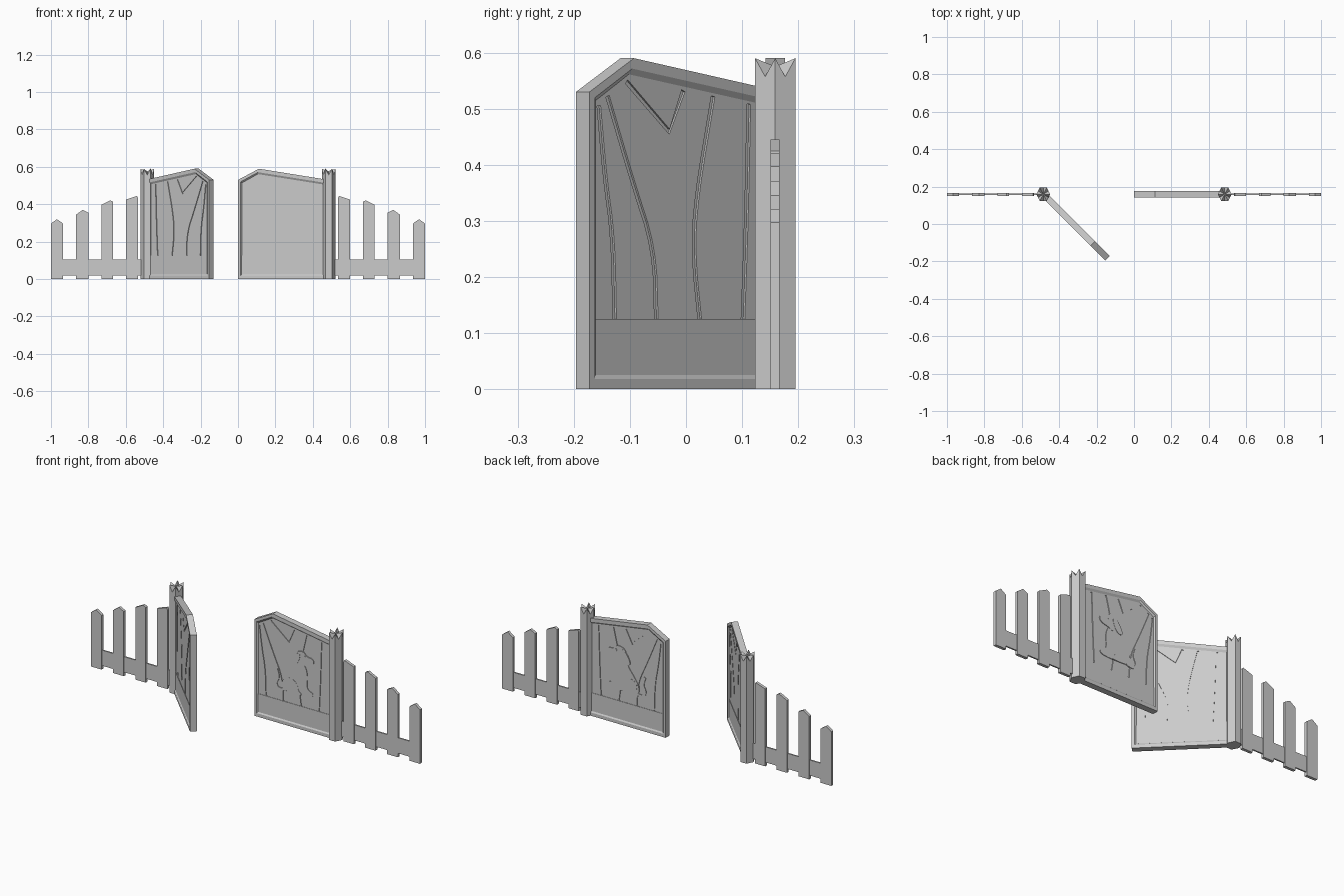
import bpy, bmesh, math
from mathutils import Matrix, Vector

if "Cube" in bpy.data.objects:
    bpy.data.objects.remove(bpy.data.objects["Cube"])

Y0 = 0.159      # fence line
HINGE = 0.485   # post distance from centre
I = Matrix.Identity(4)


def finish(bm, name, mat=I):
    bm.transform(mat)
    bmesh.ops.recalc_face_normals(bm, faces=bm.faces)
    me = bpy.data.meshes.new(name)
    bm.to_mesh(me)
    bm.free()
    ob = bpy.data.objects.new(name, me)
    bpy.context.collection.objects.link(ob)
    return ob


def add_loft(bm, loops, cyclic=False):
    rows = [[bm.verts.new(p) for p in lp] for lp in loops]
    n = len(rows[0])
    for k in range(len(rows) if cyclic else len(rows) - 1):
        a, b = rows[k], rows[(k + 1) % len(rows)]
        for i in range(n):
            j = (i + 1) % n
            bm.faces.new((a[i], a[j], b[j], b[i]))
    if not cyclic:
        bm.faces.new(rows[0])
        bm.faces.new(rows[-1])


def at_y(pts, y):
    return [(x, y, z) for x, z in pts]


def prism(name, pts, half, mat=I):
    bm = bmesh.new()
    add_loft(bm, [at_y(pts, -half), at_y(pts, half)])
    return finish(bm, name, mat)


def chaikin(pts, closed=True, times=2):
    for _ in range(times):
        out = [] if closed else [pts[0]]
        for k in range(len(pts) if closed else len(pts) - 1):
            a, b = Vector(pts[k]), Vector(pts[(k + 1) % len(pts)])
            out += [tuple(a.lerp(b, 0.25)), tuple(a.lerp(b, 0.75))]
        pts = out if closed else out + [pts[-1]]
    return pts


def ribbon(pts, width):
    left, right = [], []
    for i, p in enumerate(pts):
        d = Vector(pts[min(i + 1, len(pts) - 1)]) - Vector(pts[max(i - 1, 0)])
        n = Vector((-d.y, d.x)).normalized() * width / 2
        left.append(tuple(Vector(p) + n))
        right.append(tuple(Vector(p) - n))
    return left + right[::-1]


def lerp_loop(a, b, t):
    return [tuple(Vector(p).lerp(Vector(q), t)) for p, q in zip(a, b)]


# Gate profiles: x runs from the free edge to the hinge
OUTER = [(0, 0), (0, .53), (.112, .59), (.485, .53), (.485, 0)]
INNER = [(.023, .03), (.023, .513), (.105, .559), (.465, .502), (.465, .03)]
GROOVES = [
    chaikin([(.03, .505), (.045, .38), (.066, .27), (.07, .12)], False),
    chaikin([(.052, .522), (.115, .37), (.17, .25), (.175, .12)], False),
    chaikin([(.318, .522), (.275, .34), (.268, .24), (.285, .12)], False),
    chaikin([(.408, .508), (.402, .3), (.393, .12)], False),
    [(.1, .548), (.208, .459), (.243, .532)],
]


def gate(prefix, mat):
    # bevelled frame
    mid = lerp_loop(OUTER, INNER, 0.6)
    bm = bmesh.new()
    add_loft(bm, [at_y(OUTER, -.017), at_y(mid, -.017), at_y(INNER, -.009),
                  at_y(INNER, .009), at_y(mid, .017), at_y(OUTER, .017)], True)
    finish(bm, prefix + "_gate_frame", mat)
    # plank panel with carved grooves
    panel = prism(prefix + "_gate_panel", lerp_loop(INNER, OUTER, 0.2), .0105)
    bm = bmesh.new()
    for g in GROOVES:
        r = ribbon(g, .009)
        for s in (-1, 1):
            add_loft(bm, [at_y(r, s * .0065), at_y(r, s * .02)])
    cutter = finish(bm, "groove_cutter")
    cutter.hide_render = True
    mod = panel.modifiers.new("grooves", 'BOOLEAN')
    mod.object, mod.operation, mod.solver = cutter, 'DIFFERENCE', 'EXACT'
    dg = bpy.context.evaluated_depsgraph_get()
    baked = bpy.data.meshes.new_from_object(panel.evaluated_get(dg))
    panel.modifiers.clear()
    panel.data = baked
    bpy.data.objects.remove(cutter)
    bm = bmesh.new()
    bm.from_mesh(baked)
    bm.transform(mat)
    bmesh.ops.recalc_face_normals(bm, faces=bm.faces)
    bm.to_mesh(baked)
    bm.free()
    # lower kick board
    prism(prefix + "_gate_board", [(.02, .025), (.02, .125), (.468, .125), (.468, .025)], .0125, mat)


place_right = Matrix.Translation((0, Y0, 0))
place_left = (Matrix.Translation((-HINGE, Y0, 0)) @ Matrix.Rotation(-math.pi / 4, 4, 'Z')
              @ Matrix.Translation((HINGE, 0, 0)) @ Matrix.Scale(-1, 4, (1, 0, 0)))
gate("right", place_right)
gate("left", place_left)

# Sitting dog relief, showing on both faces of the closed gate
body = [(.245, .36), (.225, .32), (.19, .275), (.165, .235), (.165, .19), (.24, .185),
        (.35, .187), (.355, .215), (.325, .222), (.315, .25), (.322, .30), (.305, .36)]
head = [(.24, .385), (.25, .42), (.295, .432), (.318, .405), (.352, .405), (.362, .38),
        (.34, .362), (.305, .355), (.285, .34), (.25, .345)]
ear = [(.255, .415), (.225, .375), (.215, .34), (.24, .335), (.265, .36), (.28, .41)]
haunch = [(.18, .2), (.175, .25), (.22, .27), (.262, .24), (.265, .205), (.285, .195), (.28, .186), (.19, .186)]
tail = [(.19, .192), (.14, .185), (.125, .215), (.145, .25), (.13, .295)]
prism("dog_body", chaikin(body), .0135, place_right)
prism("dog_head", chaikin(head), .0145, place_right)
prism("dog_ear", chaikin(ear), .016, place_right)
prism("dog_haunch", chaikin(haunch), .0145, place_right)
prism("dog_tail", ribbon(chaikin(tail, False), .014), .0135, place_right)
eye = [(.303 + .006 * math.cos(k * math.pi / 4), .402 + .006 * math.sin(k * math.pi / 4)) for k in range(8)]
prism("dog_eye", eye, .0155, place_right)

# Fence pickets: inner x, outer x, inner shoulder, peak x, peak z, outer shoulder
PICKETS = [(.535, .598, .435, .54, .445, .425), (.667, .73, .413, .682, .421, .397),
           (.80, .865, .355, .83, .37, .345), (.935, 1.0, .297, .968, .32, .297)]
for side, s in (("left", -1), ("right", 1)):
    mat = Matrix.Translation((0, Y0, 0)) @ Matrix.Scale(s, 4, (1, 0, 0))
    for k, (a, b, za, px, pz, zb) in enumerate(PICKETS):
        prism(f"{side}_picket_{k + 1}", [(a, 0), (a, za), (px, pz), (b, zb), (b, 0)], .008, mat)
    prism(side + "_rail", [(.49, .02), (.49, .105), (.99, .105), (.99, .02)], .004, mat)

    # hexagonal post with a notched crown
    bm = bmesh.new()
    low, high = [], []
    for k in range(6):
        c = [Vector((.037 * math.cos(a), .0415 * math.sin(a), 0))
             for a in (k * math.pi / 3, (k + 1) * math.pi / 3)]
        for p, z in ((c[0], .59), ((c[0] + c[1]) / 2, .557)):
            low.append(bm.verts.new(p))
            high.append(bm.verts.new(p + Vector((0, 0, z))))
    top = bm.verts.new((0, 0, .575))
    for i in range(12):
        j = (i + 1) % 12
        bm.faces.new((low[i], low[j], high[j], high[i]))
        bm.faces.new((high[i], high[j], top))
    bm.faces.new(low)
    finish(bm, side + "_post", Matrix.Translation((s * HINGE, Y0, 0)))
